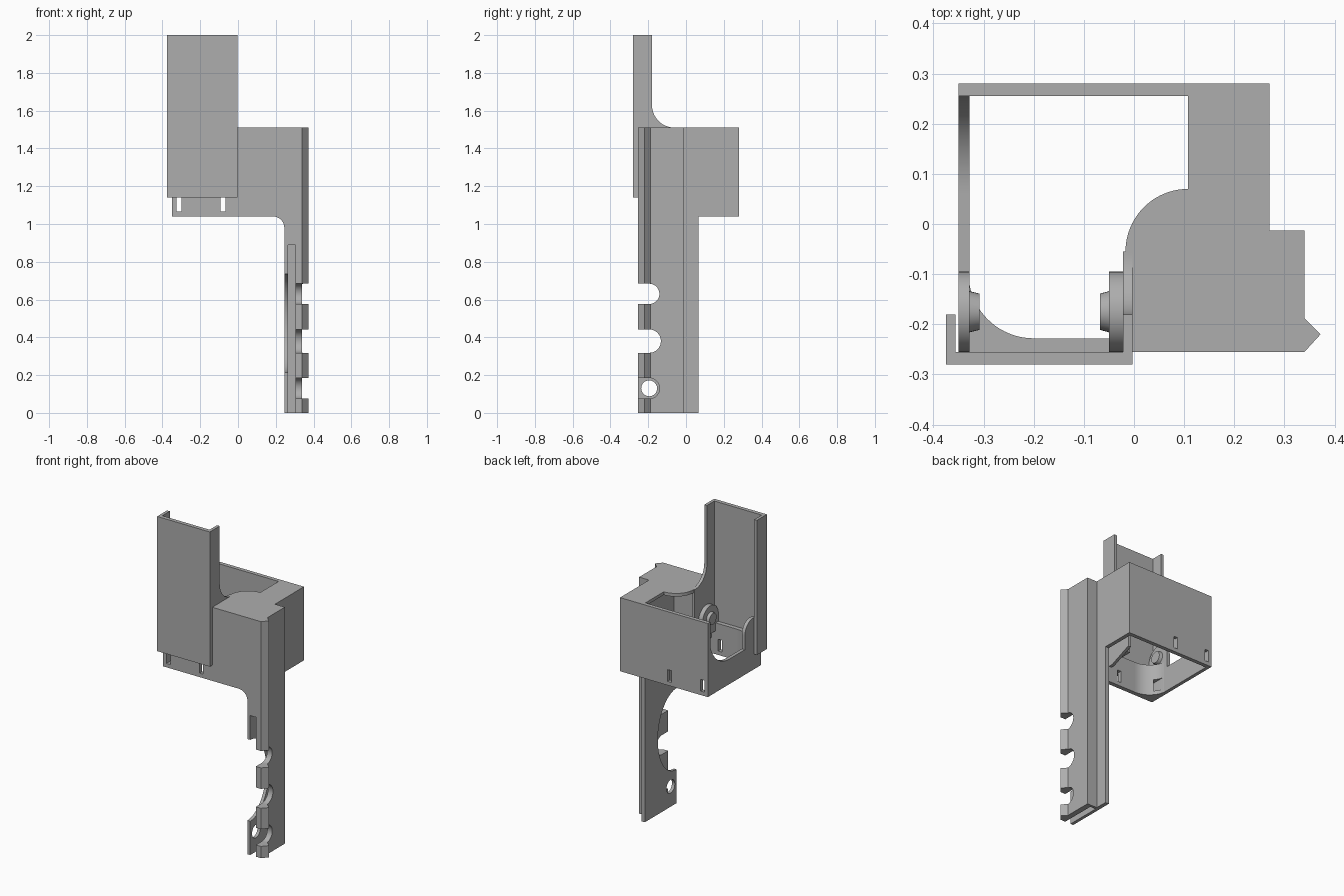
import bpy, bmesh
from math import sin, cos, radians
from mathutils import Vector

if "Cube" in bpy.data.objects:
    bpy.data.objects.remove(bpy.data.objects["Cube"])

grey = bpy.data.materials.new("plain grey")
grey.use_nodes = True
colour = (0.42, 0.42, 0.42, 1)
grey.diffuse_color = colour
grey.node_tree.nodes["Principled BSDF"].inputs["Base Color"].default_value = colour


def arc(cx, cy, rx, start, end, ry=None, steps=20):
    """Points along a circular or elliptical arc, in degrees."""
    ry = ry or rx
    angles = [radians(start + (end - start) * i / steps) for i in range(steps + 1)]
    return [(cx + rx * cos(a), cy + ry * sin(a)) for a in angles]


def prism(name, profile, axis, low, high):
    """Extrude a profile: axis x takes (y, z), y takes (x, z), z takes (x, y)."""
    place = {"x": lambda a, b, t: (t, a, b),
             "y": lambda a, b, t: (a, t, b),
             "z": lambda a, b, t: (a, b, t)}[axis]
    bm = bmesh.new()
    face = bm.faces.new([bm.verts.new(place(a, b, low)) for a, b in profile])
    made = bmesh.ops.extrude_face_region(bm, geom=[face])
    offset = Vector(place(0, 0, high - low))
    verts = [v for v in made["geom"] if isinstance(v, bmesh.types.BMVert)]
    bmesh.ops.translate(bm, verts=verts, vec=offset)
    bmesh.ops.recalc_face_normals(bm, faces=bm.faces)
    mesh = bpy.data.meshes.new(name)
    bm.to_mesh(mesh)
    bm.free()
    mesh.materials.append(grey)
    obj = bpy.data.objects.new(name, mesh)
    bpy.context.collection.objects.link(obj)
    return obj


def rect(a0, a1, b0, b1):
    return [(a0, b0), (a1, b0), (a1, b1), (a0, b1)]


def box(name, x0, x1, y0, y1, z0, z1):
    return prism(name, rect(x0, x1, y0, y1), "z", z0, z1)


def circle(y, z, r):
    return arc(y, z, r, 0, 348.75, steps=31)


def activate(obj):
    bpy.ops.object.select_all(action="DESELECT")
    obj.select_set(True)
    bpy.context.view_layer.objects.active = obj


def cut(obj, cutter):
    cutter.hide_render = True
    mod = obj.modifiers.new("cut", "BOOLEAN")
    mod.operation = "DIFFERENCE"
    mod.solver = "EXACT"
    mod.object = cutter
    activate(obj)
    bpy.ops.object.modifier_apply(modifier=mod.name)
    bpy.data.objects.remove(cutter)


BASE, TOP, LEDGE = 1.04, 1.51, 1.24
FRONT, BACK = -0.255, 0.28
parts = []

# Leg with pointed rib, front groove, scooped inner cheek and notched outer lip
leg = prism("leg", [(0.245, FRONT), (0.34, FRONT), (0.372, -0.22), (0.34, -0.188),
                    (0.34, -0.013), (0.27, -0.013), (0.27, 0.065), (0.245, 0.065)],
            "z", 0, TOP)
cut(leg, box("groove_cutter", 0.265, 0.305, -0.4, -0.03, -0.1, 0.89))
scoop = arc(FRONT, 0.475, 0.19, -90, 90, 0.26) + [(-0.4, 0.735), (-0.4, 0.215)]
cut(leg, prism("scoop_cutter", scoop, "x", 0.2, 0.285))
cut(leg, prism("hole_cutter", circle(-0.195, 0.13, 0.042), "x", 0.2, 0.285))
for z, r in ((0.13, 0.055), (0.38, 0.062), (0.63, 0.054)):
    notch = arc(-0.195, z, r, -90, 90) + [(-0.4, z + r), (-0.4, z - r)]
    cut(leg, prism("notch_cutter", notch, "x", 0.285, 0.45))
parts.append(leg)

# Front wall, low behind the shield, rounded into the leg
front_wall = prism("front_wall",
                   [(-0.35, BASE)] + arc(0.185, 0.98, 0.06, 90, 0) +
                   [(0.27, 0.98), (0.27, TOP), (-0.003, TOP), (-0.003, LEDGE), (-0.35, LEDGE)],
                   "y", FRONT, -0.228)
back_wall = box("back_wall", -0.35, 0.27, 0.255, BACK, BASE, TOP)
corner = prism("rounded_corner", arc(-0.2, -0.098, 0.13, 180, 270) + [(-0.2, -0.24), (-0.34, -0.24), (-0.34, -0.098)],
               "z", BASE, LEDGE)
parts += [front_wall, back_wall, corner]

# Small slots near the lower edge
for wall in (front_wall, back_wall, corner):
    for x in (-0.313, -0.08):
        if wall is corner and x > -0.2:
            continue
        cut(wall, box("slot_cutter", x - 0.013, x + 0.013, -0.4, 0.4, 1.065, 1.14))

# Side walls: the open side sweeps down from the back corner
parts.append(prism("open_side_wall",
                   [(FRONT, BASE), (BACK, BASE), (BACK, TOP), (0.26, TOP)] +
                   arc(0.06, 1.4, 0.2, 0, -90) + [(FRONT, 1.2)],
                   "x", -0.35, -0.328))
parts.append(box("leg_side_wall", 0.245, 0.27, FRONT, BACK, BASE, TOP))

# Thin top plate with curved inner edge
parts.append(prism("top_plate",
                   [(-0.003, FRONT), (0.27, FRONT), (0.27, BACK), (0.108, BACK)] +
                   arc(0.108, -0.055, 0.125, 90, 180) + [(-0.003, -0.055)],
                   "z", TOP - 0.02, TOP))

# Tall shield with two side flanges
parts.append(box("shield", -0.375, -0.003, -0.28, FRONT, 1.14, 2))
parts.append(box("outer_flange", -0.375, -0.356, -0.28, -0.18, 1.14, 2))
parts.append(prism("inner_flange",
                   [(-0.28, 1.14), (-0.2, 1.14), (-0.055, 1.2), (-0.055, TOP)] +
                   arc(-0.06, 1.63, 0.12, 270, 180) + [(-0.18, 2), (-0.28, 2)],
                   "x", -0.022, -0.003))

# Rounded lugs with tapered pivot bosses facing each other
for side, x0, x1, tip in (("outer", -0.35, -0.328, -0.308), ("inner", -0.05, -0.022, -0.068)):
    lug = [(FRONT, 1.19), (-0.095, 1.19)] + arc(-0.175, 1.29, 0.08, 0, 180)
    parts.append(prism(side + "_lug", lug, "x", x0, x1))
    root = x1 if side == "outer" else x0
    boss = prism(side + "_boss", circle(-0.175, 1.29, 0.041), "x", root, tip)
    for v in boss.data.vertices:
        if abs(v.co.x - tip) < 0.001:
            v.co.y = -0.175 + (v.co.y + 0.175) * 0.88
            v.co.z = 1.29 + (v.co.z - 1.29) * 0.88
    parts.append(boss)

for obj in parts:
    activate(obj)
    bpy.ops.object.shade_smooth_by_angle(angle=radians(30))
